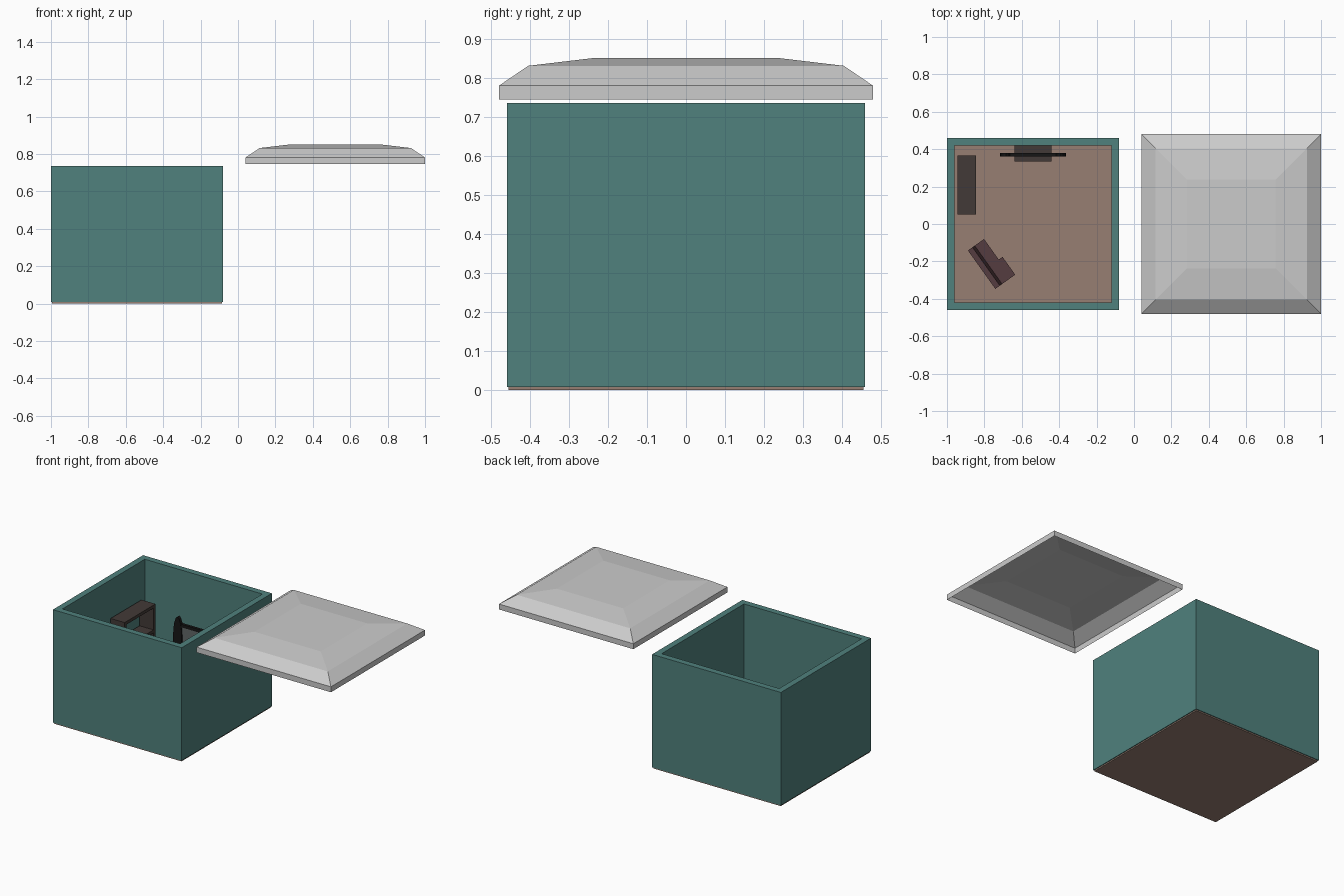
import bpy, bmesh
from math import atan2, cos, sin, pi
from mathutils import Matrix

if "Cube" in bpy.data.objects:
    bpy.data.objects.remove(bpy.data.objects["Cube"])


def material(name, rgb):
    m = bpy.data.materials.new(name)
    m.diffuse_color = (*rgb, 1)
    m.use_nodes = True
    m.node_tree.nodes["Principled BSDF"].inputs["Base Color"].default_value = m.diffuse_color
    return m


TEAL = material("teal_paint", (0.08, 0.22, 0.205))
FLOOR = material("floor_wood", (0.31, 0.21, 0.17))
GREY_BROWN = material("dark_wood", (0.055, 0.042, 0.038))
BLACK = material("black_plastic", (0.008, 0.008, 0.008))
MAROON = material("maroon_fabric", (0.09, 0.045, 0.05))
SCREEN = material("screen_grey", (0.12, 0.14, 0.14))


def finish(name, bm, mat=None, recalc=True):
    if recalc:
        bmesh.ops.recalc_face_normals(bm, faces=bm.faces)
    mesh = bpy.data.meshes.new(name)
    bm.to_mesh(mesh)
    bm.free()
    ob = bpy.data.objects.new(name, mesh)
    bpy.context.collection.objects.link(ob)
    if mat:
        mesh.materials.append(mat)
    return ob


def add_box(bm, x0, x1, y0, y1, z0, z1):
    size = Matrix.Diagonal((x1 - x0, y1 - y0, z1 - z0, 1))
    at = Matrix.Translation(((x0 + x1) / 2, (y0 + y1) / 2, (z0 + z1) / 2))
    bmesh.ops.create_cube(bm, size=1, matrix=at @ size)


def boxes(name, specs, mat):
    bm = bmesh.new()
    for s in specs:
        add_box(bm, *s)
    return finish(name, bm, mat)


def prism(bm, points, offset):
    """Close a planar outline and extrude it."""
    face = bm.faces.new([bm.verts.new(p) for p in points])
    ext = bmesh.ops.extrude_face_region(bm, geom=[face])["geom"]
    bm.faces.new([v for v in face.verts]) if not face.is_valid else None
    bmesh.ops.translate(bm, vec=offset, verts=[g for g in ext if isinstance(g, bmesh.types.BMVert)])


def square_loop(bm, cx, half, z):
    return [bm.verts.new((cx + sx * half, sy * half, z))
            for sx, sy in ((-1, -1), (1, -1), (1, 1), (-1, 1))]


def bridge(bm, a, b):
    for i in range(4):
        j = (i + 1) % 4
        bm.faces.new((a[i], a[j], b[j], b[i]))


# Floor slab
boxes("floor", [(-0.995, -0.085, -0.455, 0.455, 0, 0.01)], FLOOR)

# Square ring of walls
bm = bmesh.new()
loops = [square_loop(bm, -0.54, h, z)
         for h, z in ((0.46, 0.008), (0.46, 0.737), (0.42, 0.737), (0.42, 0.008))]
for i in range(4):
    bridge(bm, loops[i], loops[(i + 1) % 4])
finish("walls", bm, TEAL)

# Hollow hipped roof lid, set beside the room
bm = bmesh.new()
rings = [square_loop(bm, 0.52, h, z)
         for h, z in ((0.48, 0.746), (0.48, 0.781), (0.405, 0.832), (0.237, 0.852))]
for a, b in zip(rings, rings[1:]):
    bridge(bm, a, b)
bm.faces.new(rings[-1])
finish("roof", bm, recalc=False)

# Open-backed bookcase: two sides, top and shelves
X = (-0.945, -0.845)
boxes("bookcase",
      [(*X, 0.05, 0.07, 0.01, 0.48), (*X, 0.345, 0.365, 0.01, 0.48), (*X, 0.05, 0.365, 0.48, 0.5)]
      + [(*X, 0.07, 0.345, z, z + 0.02) for z in (0.02, 0.17, 0.32)], GREY_BROWN)

# Television stand
boxes("tv_stand", [(-0.64, -0.44, 0.335, 0.42, 0.01, 0.19)], GREY_BROWN)

# Television: frame, screen and tall oval side speakers
boxes("tv_frame", [(-0.675, -0.405, 0.362, 0.38, 0.19, 0.21),
                   (-0.675, -0.405, 0.362, 0.38, 0.40, 0.42)], BLACK)
boxes("tv_screen", [(-0.665, -0.415, 0.367, 0.377, 0.205, 0.405)], SCREEN)
for side, cx in (("left", -0.685), ("right", -0.395)):
    bm = bmesh.new()
    n = 16
    prism(bm, [(cx + 0.031 * cos(2 * pi * i / n), 0.36, 0.325 + 0.137 * sin(2 * pi * i / n))
               for i in range(n)], (0, 0.02, 0))
    bmesh.ops.holes_fill(bm, edges=bm.edges)
    finish(side + "_speaker", bm, BLACK)

# Corner sofa in local axes: x along its length, y from back to front
sofa = Matrix.Translation((-0.888, -0.142, 0)) @ Matrix.Rotation(atan2(-0.203, 0.145), 4, 'Z')
base = boxes("sofa_seat", [(0, 0.135, 0.03, 0.106, 0.01, 0.09),
                           (0.135, 0.252, 0.03, 0.131, 0.01, 0.09)], MAROON)
bm = bmesh.new()
prism(bm, [(0, 0.022, 0.01), (0, 0.05, 0.01), (0, 0.045, 0.09), (0, 0.03, 0.18), (0, 0, 0.18)],
      (0.252, 0, 0))
bmesh.ops.holes_fill(bm, edges=bm.edges)
back = finish("sofa_back", bm, MAROON)
for ob in (base, back):
    ob.matrix_world = sofa
